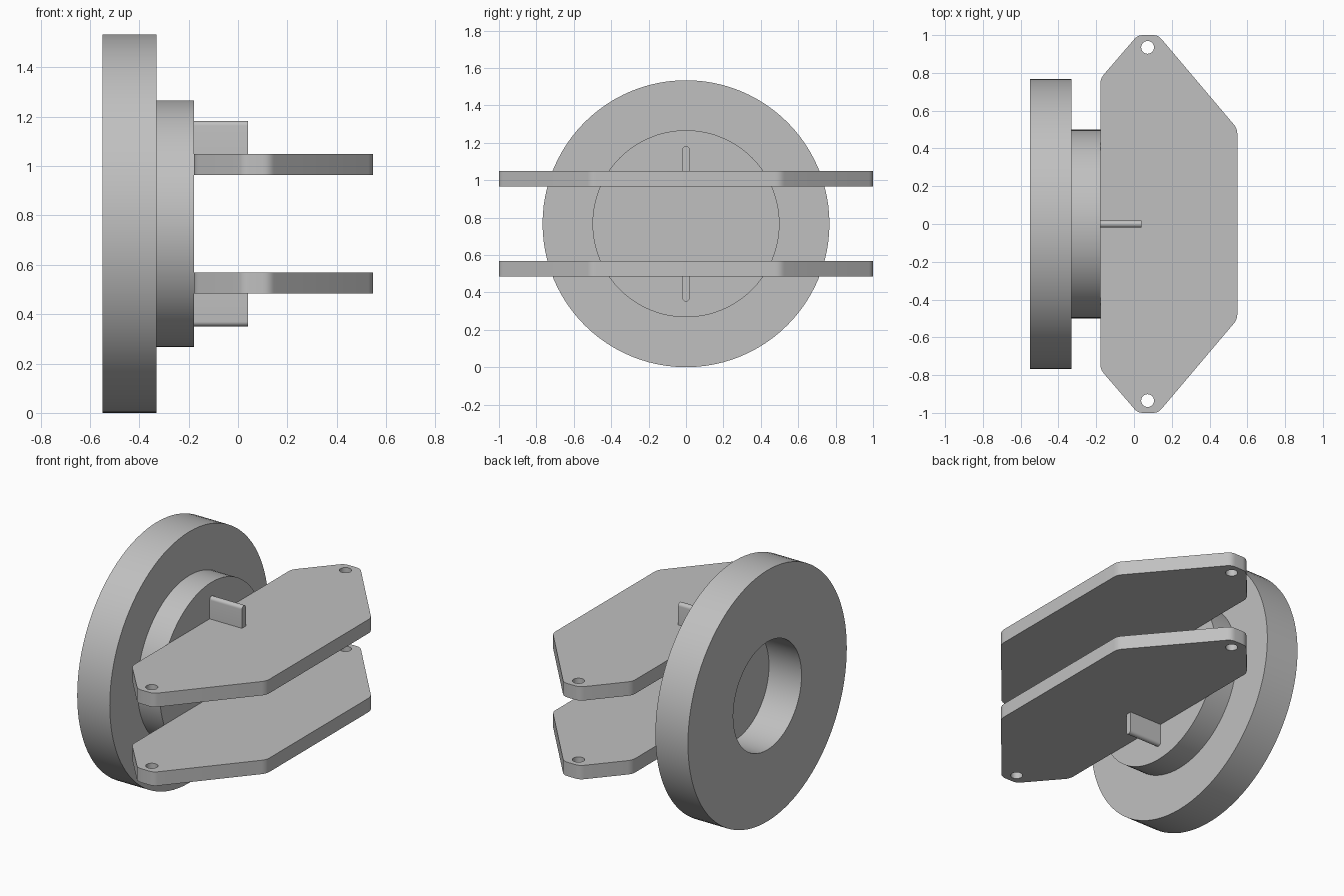
import bpy, bmesh, math
from mathutils import Vector

old = bpy.data.objects.get("Cube")
if old:
    bpy.data.objects.remove(old, do_unlink=True)

# Single plain grey
grey = bpy.data.materials.new("machined_grey")
grey.use_nodes = True
color = (0.53, 0.53, 0.53, 1)
grey.diffuse_color = color
grey.node_tree.nodes["Principled BSDF"].inputs["Base Color"].default_value = color

AXIS_Z = 0.767  # height of the disc axis


def circle(u, v, r, n):
    return [(u + r * math.cos(math.tau * i / n), v + r * math.sin(math.tau * i / n))
            for i in range(n)]


def rounded(corners, cut, steps=5):
    """Polygon outline with every corner replaced by a small curve."""
    out = []
    for i, c in enumerate(corners):
        c = Vector(c)
        a = c + (Vector(corners[i - 1]) - c).normalized() * cut
        b = c + (Vector(corners[(i + 1) % len(corners)]) - c).normalized() * cut
        for k in range(steps + 1):
            t = k / steps
            out.append(a * (1 - t) ** 2 + c * 2 * t * (1 - t) + b * t ** 2)
    return out


def prism(name, loops, lo, hi, place):
    """Extrude an outline (first loop) with holes (other loops) from lo to hi."""
    bm = bmesh.new()
    caps = {lo: [], hi: []}
    for loop in loops:
        rings = []
        for w in (lo, hi):
            ring = [bm.verts.new(place(p[0], p[1], w)) for p in loop]
            caps[w] += [bm.edges.new((ring[i - 1], ring[i])) for i in range(len(ring))]
            rings.append(ring)
        a, b = rings
        for i in range(len(a)):
            bm.faces.new((a[i - 1], a[i], b[i], b[i - 1]))
    normal = Vector(place(0, 0, 1)) - Vector(place(0, 0, 0))
    for edges in caps.values():
        bmesh.ops.triangle_fill(bm, use_beauty=True, use_dissolve=False,
                                edges=edges, normal=normal)
    bmesh.ops.recalc_face_normals(bm, faces=bm.faces)
    mesh = bpy.data.meshes.new(name)
    bm.to_mesh(mesh)
    bm.free()
    mesh.materials.append(grey)
    obj = bpy.data.objects.new(name, mesh)
    bpy.context.collection.objects.link(obj)
    bpy.ops.object.select_all(action='DESELECT')
    obj.select_set(True)
    bpy.context.view_layer.objects.active = obj
    bpy.ops.object.shade_smooth_by_angle(angle=math.radians(25))
    return obj


def along_x(u, v, w):
    return (w, u, v + AXIS_Z)


def along_z(u, v, w):
    return (u, v, w)


# Large disc with a bore closed off by the solid hub
prism("flange_disc", [circle(0, 0, AXIS_Z, 96), circle(0, 0, 0.33, 64)],
      -0.55, -0.33, along_x)
prism("hub", [circle(0, 0, 0.5, 80)], -0.33, -0.178, along_x)

# Clevis plates: tapered outline, mirrored in y, with a hole at each tip
half = [(-0.178, 0.77), (0.02, 1.0), (0.128, 1.0), (0.547, 0.505)]
outline = rounded(half + [(x, -y) for x, y in reversed(half)], 0.028)
holes = [circle(0.072, s * 0.935, 0.034, 28) for s in (1, -1)]

for label, side in (("upper", 1), ("lower", -1)):
    inner, outer = AXIS_Z + side * 0.198, AXIS_Z + side * 0.283
    prism(label + "_plate", [outline] + holes, min(inner, outer), max(inner, outer), along_z)

    # Stiffening rib with a rounded outer edge, standing on the plate
    r = 0.019
    arc = [(r * math.cos(math.pi * i / 12), side * (0.416 - r + r * math.sin(math.pi * i / 12)))
           for i in range(13)]
    prism(label + "_rib", [[(r, side * 0.28)] + arc + [(-r, side * 0.28)]],
          -0.178, 0.04, along_x)
